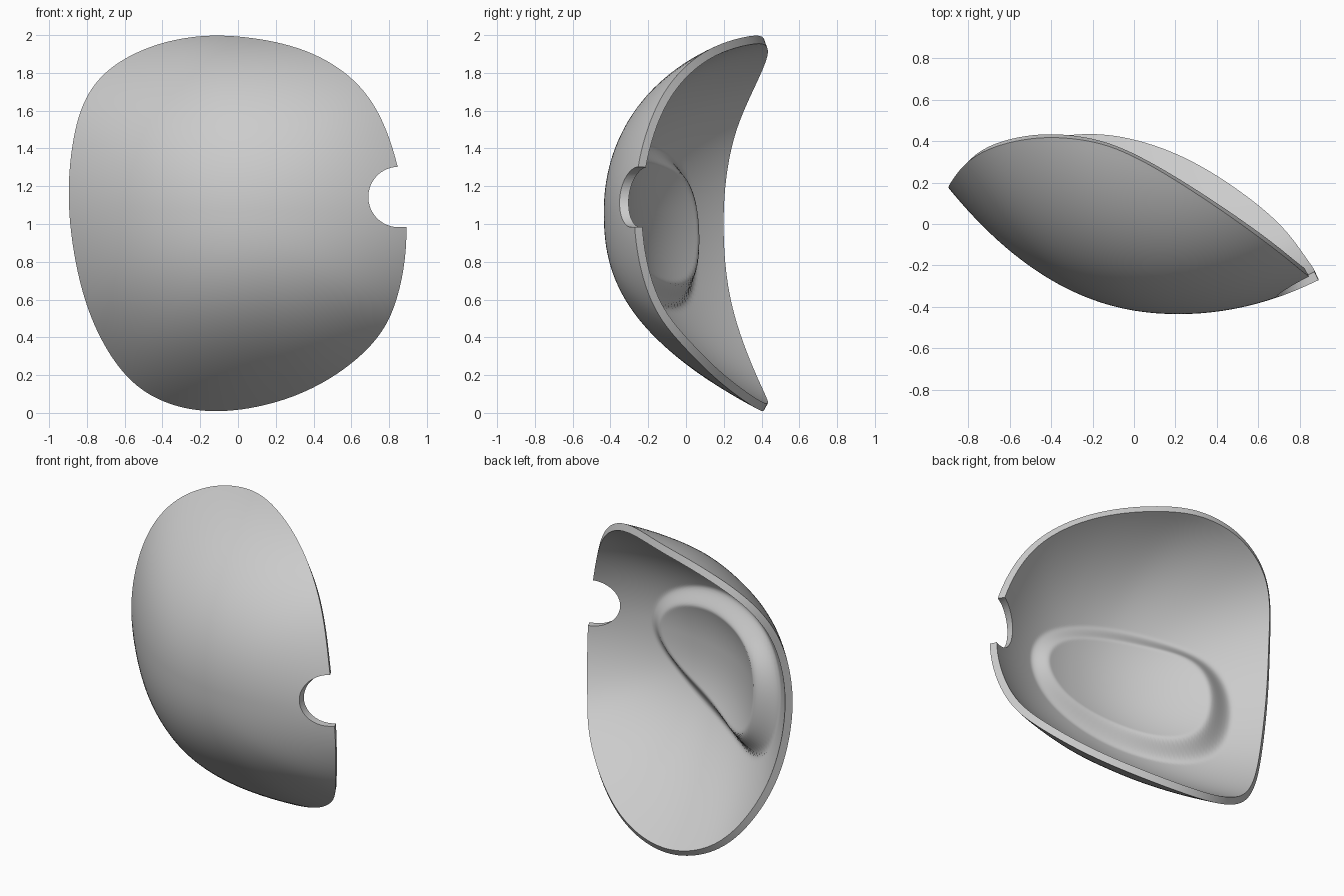
import bpy
import bmesh
import math
from mathutils import Vector

if "Cube" in bpy.data.objects:
    bpy.data.objects.remove(bpy.data.objects["Cube"])

THICK = 0.045
RINGS = 80

# Outer rim of the shell as (x, y, z), clockwise from the top
RIM = [(-.03, .35, 2), (.33, .13, 1.94), (.6, -.06, 1.785), (.755, -.18, 1.58),
       (.85, -.26, 1.3), (.905, -.28, .95), (.84, -.19, .57), (.715, -.02, .36),
       (.495, .155, .18), (.22, .32, .055), (-.1, .415, 0), (-.36, .405, .04),
       (-.57, .35, .16), (-.73, .26, .39), (-.84, .185, .68), (-.905, .165, 1.1),
       (-.875, .215, 1.45), (-.81, .3, 1.67), (-.68, .375, 1.83), (-.47, .42, 1.94),
       (-.26, .41, 1.99)]
# Foot of the inner pad, seen from the front as (x, z)
PAD = [(.05, 1.45), (.4, 1.31), (.53, 1.07), (.4, .85), (.13, .67), (-.2, .56),
       (-.5, .53), (-.7, .71), (-.76, 1.05), (-.64, 1.34), (-.3, 1.45)]
RIM_CENTRE = Vector((0, 0, 1.03))
PAD_CENTRE = Vector((-.12, 1.0))


def smooth_loop(points, steps=8):
    """Closed Catmull-Rom curve through the points, relaxed to remove ripples."""
    pts = [Vector(p) for p in points]
    n = len(pts)
    out = []
    for i in range(n):
        a, b, c, d = (pts[(i + k) % n] for k in (-1, 0, 1, 2))
        for s in range(steps):
            t = s / steps
            out.append(0.5 * (2 * b + (c - a) * t + (2 * a - 5 * b + 4 * c - d) * t ** 2
                              + (3 * b - a - 3 * c + d) * t ** 3))
    for _ in range(24):
        out = [(out[i - 1] + 2 * p + out[(i + 1) % len(out)]) / 4 for i, p in enumerate(out)]
    return out


def polar_radius(points, centre):
    """Return a function giving the outline radius at any angle."""
    polar = sorted((math.atan2(v.y, v.x), v.length)
                   for v in (p - centre for p in smooth_loop(points)))
    turn = 2 * math.pi
    polar = [(polar[-1][0] - turn, polar[-1][1])] + polar + [(polar[0][0] + turn, polar[0][1])]

    def radius(angle):
        for (a0, r0), (a1, r1) in zip(polar, polar[1:]):
            if a0 <= angle <= a1:
                return r0 + (r1 - r0) * (angle - a0) / max(a1 - a0, 1e-9)
    return radius


rim = list(reversed(smooth_loop(RIM)))
pad_radius = polar_radius(PAD, PAD_CENTRE)
SEGMENTS = len(rim)


def bulge(x, z):
    """Basic outer face: round above, flatter below."""
    dx, dz = x - .22, z - 1.07
    across = .47 * abs(dx) ** 2.2 if dx < 0 else .36 * dx ** 2
    if dz > 0:
        along = .97 - math.sqrt(.97 ** 2 - dz ** 2)
        corner = .15 * dx ** 2 * dz ** 2
    else:
        along = .685 * abs(dz) ** 2.4
        corner = .7 * max(dx, 0) ** 2 * dz ** 2
    return -.435 + across + along + corner


def pad_height(x, z):
    """Raised pad with a soft shoulder, thicker towards the right side."""
    v = Vector((x, z)) - PAD_CENTRE
    gap = pad_radius(math.atan2(v.y, v.x)) - v.length
    t = min(max((gap + .01) / .1, 0), 1)
    return (.1 - .065 * x) * t * t * (3 - 2 * t)


def outer_point(r, s):
    """Point on the outer face, eased so that the last ring meets the rim."""
    t = r / RINGS
    p = RIM_CENTRE.lerp(rim[s], t)
    p.y = bulge(p.x, p.z) + (rim[s].y - bulge(rim[s].x, rim[s].z)) * t ** 4
    return p


# Shell: outer and inner skins on the same radial grid, joined at the rim
bm = bmesh.new()


def skin(centre_point, ring_points):
    centre = bm.verts.new(centre_point)
    rings = [[bm.verts.new(p) for p in ring] for ring in ring_points]
    for s in range(SEGMENTS):
        n = (s + 1) % SEGMENTS
        bm.faces.new((centre, rings[0][s], rings[0][n]))
        for a, b in zip(rings, rings[1:]):
            bm.faces.new((a[s], b[s], b[n], a[n]))
    return centre, rings


def inner_point(vert):
    return vert.co - vert.normal * (THICK + pad_height(vert.co.x, vert.co.z))


centre, outer = skin(outer_point(0, 0),
                     [[outer_point(r, s) for s in range(SEGMENTS)] for r in range(1, RINGS + 1)])
bm.normal_update()
_, inner = skin(inner_point(centre), [[inner_point(v) for v in ring] for ring in outer])
for s in range(SEGMENTS):
    n = (s + 1) % SEGMENTS
    bm.faces.new((outer[-1][s], inner[-1][s], inner[-1][n], outer[-1][n]))
bmesh.ops.recalc_face_normals(bm, faces=bm.faces)


def add_object(name, mesh_data):
    mesh = bpy.data.meshes.new(name)
    mesh_data.to_mesh(mesh)
    mesh_data.free()
    obj = bpy.data.objects.new(name, mesh)
    bpy.context.collection.objects.link(obj)
    return obj


shell = add_object("curved_shell", bm)

# Round-ended notch in the left edge
bm = bmesh.new()
profile = [(1.2, .983), (1.2, 1.303)]
for i in range(33):
    a = math.pi * (.5 + i / 32)
    profile.append((.85 + .16 * math.cos(a), 1.143 + .16 * math.sin(a)))
face = bm.faces.new([bm.verts.new((x, -1, z)) for x, z in profile])
moved = bmesh.ops.extrude_face_region(bm, geom=[face])["geom"]
bmesh.ops.translate(bm, vec=(0, 2, 0), verts=[v for v in moved if isinstance(v, bmesh.types.BMVert)])
bmesh.ops.recalc_face_normals(bm, faces=bm.faces)
cutter = add_object("notch_cutter", bm)
cutter.hide_render = True

cut = shell.modifiers.new("notch", "BOOLEAN")
cut.operation = "DIFFERENCE"
cut.solver = "EXACT"
cut.object = cutter
bpy.ops.object.select_all(action="DESELECT")
shell.select_set(True)
bpy.context.view_layer.objects.active = shell
bpy.ops.object.modifier_apply(modifier=cut.name)
bpy.data.objects.remove(cutter)

# Plain grey finish
grey = bpy.data.materials.new("light_grey")
grey.use_nodes = True
colour = (.6, .6, .6, 1)
grey.diffuse_color = colour
grey.node_tree.nodes["Principled BSDF"].inputs["Base Color"].default_value = colour
shell.data.materials.clear()
shell.data.materials.append(grey)
bpy.ops.object.shade_smooth_by_angle(angle=math.radians(35))
